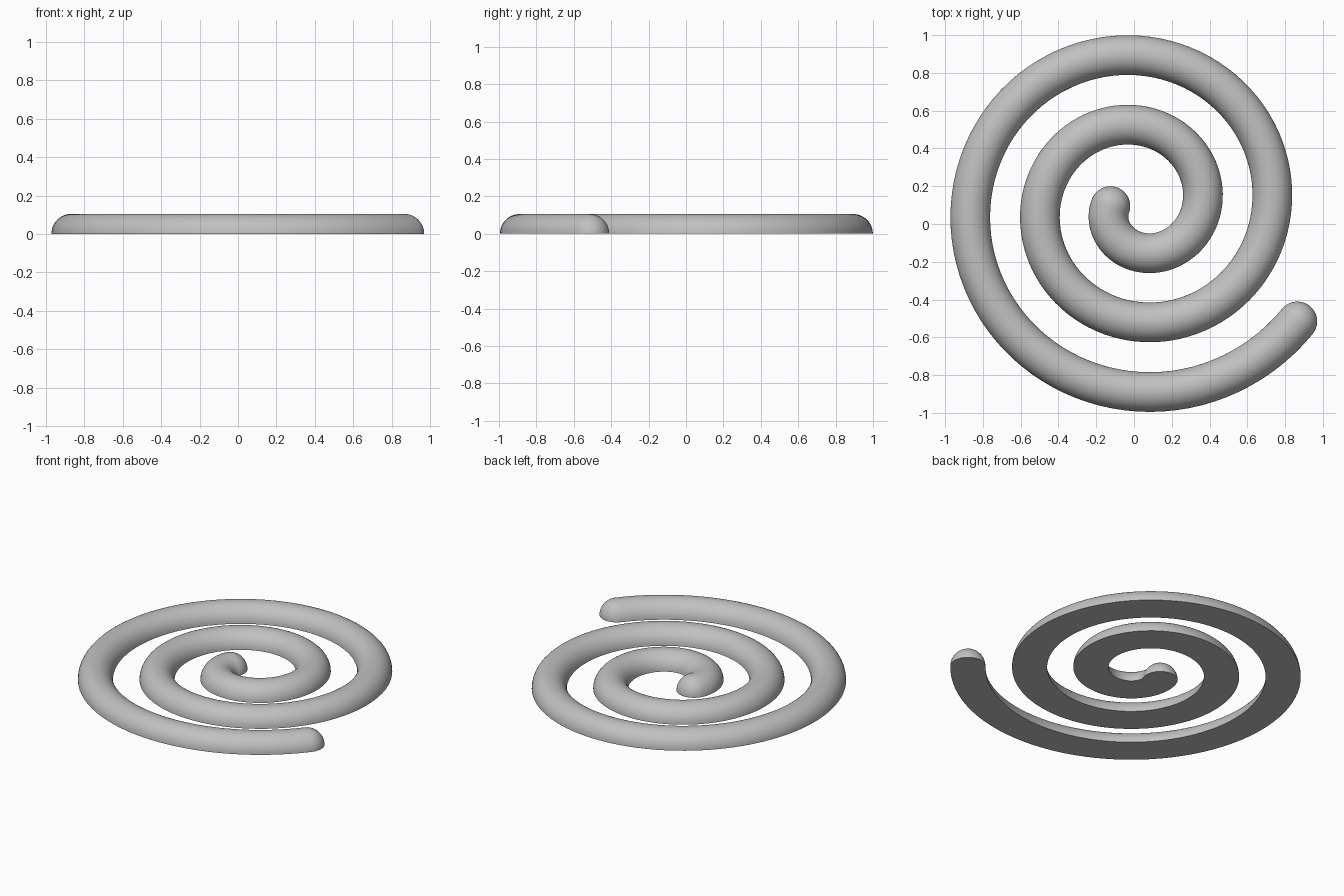
import bpy, bmesh
from math import pi, sin, cos, tau
from mathutils import Vector

cube = bpy.data.objects.get("Cube")
if cube:
    bpy.data.objects.remove(cube, do_unlink=True)

RADIUS = 0.105          # half-round tube
CENTRE = Vector((0.025, 0.0945, 0))
START_R, PITCH, TURNS = 0.15, 0.37, 2.4
STEPS, SIDES, CAP = 240, 24, 10

grey = bpy.data.materials.new("grey")
grey.use_nodes = True
colour = (0.53, 0.53, 0.53, 1)
grey.diffuse_color = colour
grey.node_tree.nodes["Principled BSDF"].inputs["Base Color"].default_value = colour


def spiral(turn):
    """Centreline point and unit tangent after a number of turns."""
    a = pi + turn * tau
    r = START_R + PITCH * turn
    out, around = Vector((cos(a), sin(a), 0)), Vector((-sin(a), cos(a), 0))
    return CENTRE + out * r, (out * PITCH / tau + around * r).normalized()


# Stations along the path: turn, shift along the tangent, section scale
caps = [pi / 2 * i / CAP for i in range(1, CAP + 1)]
stations = [(0, -sin(p), cos(p)) for p in reversed(caps)]
stations += [(TURNS * i / STEPS, 0, 1) for i in range(STEPS + 1)]
stations += [(TURNS, sin(p), cos(p)) for p in caps]

# Sweep a half-circle section with a flat underside and rounded ends
bm = bmesh.new()
rings = []
for turn, shift, scale in stations:
    point, tangent = spiral(turn)
    side = Vector((tangent.y, -tangent.x, 0))
    base = point + tangent * shift * RADIUS
    rings.append([bm.verts.new(base + RADIUS * scale * (
        side * cos(pi * k / SIDES) + Vector((0, 0, sin(pi * k / SIDES)))))
        for k in range(SIDES + 1)])
for a, b in zip(rings, rings[1:]):
    for k in range(SIDES + 1):
        n = (k + 1) % (SIDES + 1)
        bm.faces.new((a[k], a[n], b[n], b[k]))
bmesh.ops.remove_doubles(bm, verts=bm.verts, dist=0.0001)
bmesh.ops.recalc_face_normals(bm, faces=bm.faces)

mesh = bpy.data.meshes.new("spiral_coil")
bm.to_mesh(mesh)
bm.free()
mesh.materials.append(grey)
coil = bpy.data.objects.new("spiral_coil", mesh)
bpy.context.collection.objects.link(coil)

# Smooth the round top, keep the rim of the flat base sharp
bpy.ops.object.select_all(action='DESELECT')
coil.select_set(True)
bpy.context.view_layer.objects.active = coil
bpy.ops.object.shade_smooth_by_angle(angle=pi / 5)
